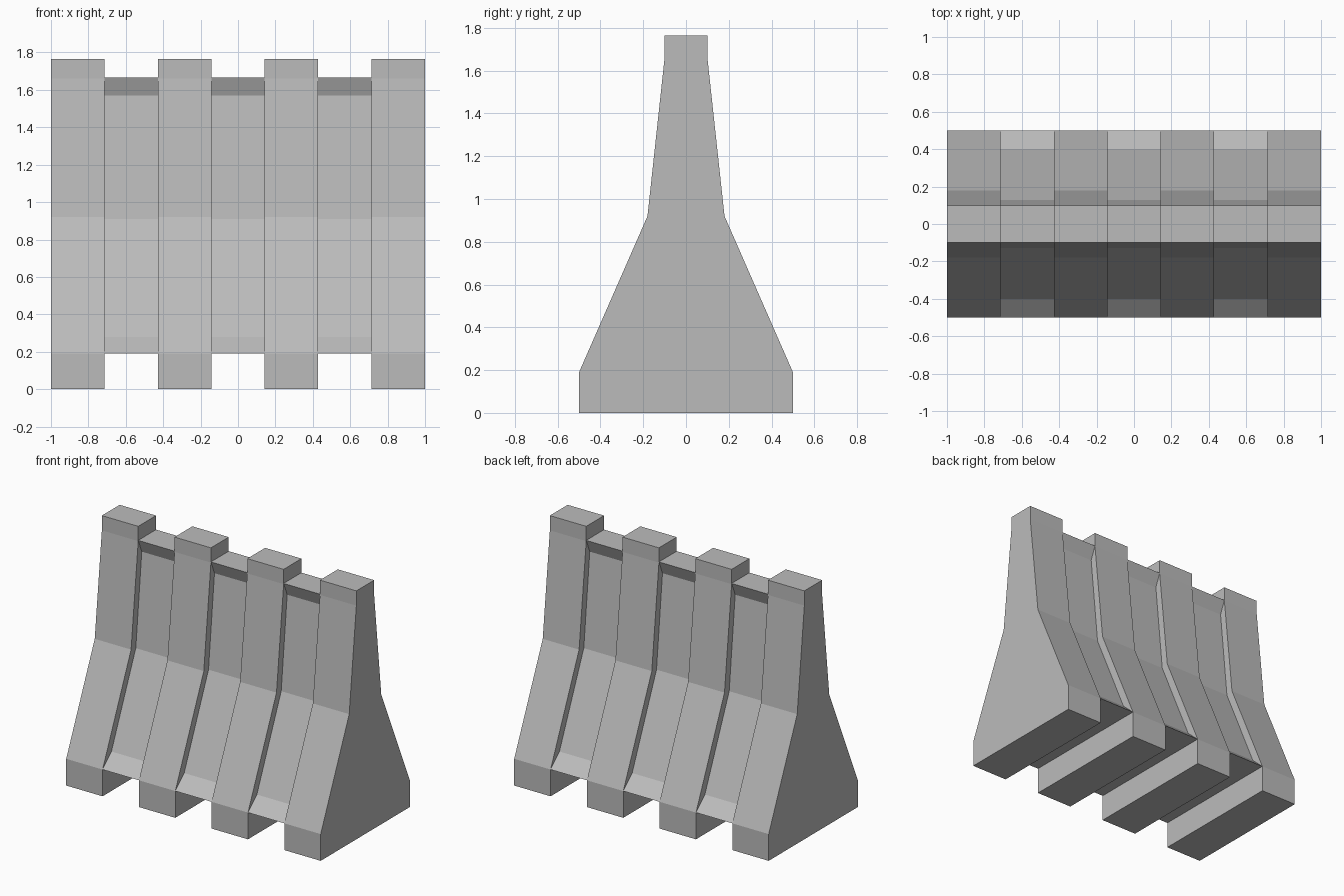
import bpy
import bmesh

cube = bpy.data.objects.get("Cube")
if cube:
    bpy.data.objects.remove(cube, do_unlink=True)

# Plain concrete grey
concrete = bpy.data.materials.new("concrete_grey")
concrete.use_nodes = True
GREY = (0.5, 0.5, 0.5, 1.0)
concrete.diffuse_color = GREY
concrete.node_tree.nodes["Principled BSDF"].inputs["Base Color"].default_value = GREY

# Half profiles (y, z), from bottom to top
RIB = [(0.5, 0), (0.5, 0.19), (0.18, 0.92), (0.1, 1.66), (0.1, 1.765)]
PANEL = [(0.5, 0.19), (0.4, 0.28), (0.127, 0.91), (0.06, 1.57), (0.1, 1.665)]

SEGMENTS = 7
WIDTH = 2 / SEGMENTS


def prism(name, half, x0, x1):
    """Mirror a half profile across y and extrude it from x0 to x1."""
    outline = half + [(-y, z) for y, z in reversed(half)]
    bm = bmesh.new()
    face = bm.faces.new([bm.verts.new((x0, y, z)) for y, z in outline])
    ext = bmesh.ops.extrude_face_region(bm, geom=[face], use_keep_orig=True)
    moved = [v for v in ext["geom"] if isinstance(v, bmesh.types.BMVert)]
    bmesh.ops.translate(bm, verts=moved, vec=(x1 - x0, 0, 0))
    bmesh.ops.recalc_face_normals(bm, faces=bm.faces)
    mesh = bpy.data.meshes.new(name)
    bm.to_mesh(mesh)
    bm.free()
    mesh.materials.append(concrete)
    obj = bpy.data.objects.new(name, mesh)
    bpy.context.collection.objects.link(obj)
    return obj


# Alternate full-height footed ribs with recessed panels
for i in range(SEGMENTS):
    x = -1 + i * WIDTH
    if i % 2 == 0:
        prism(f"barrier_rib_{i // 2 + 1}", RIB, x, x + WIDTH)
    else:
        prism(f"recessed_panel_{i // 2 + 1}", PANEL, x, x + WIDTH)
